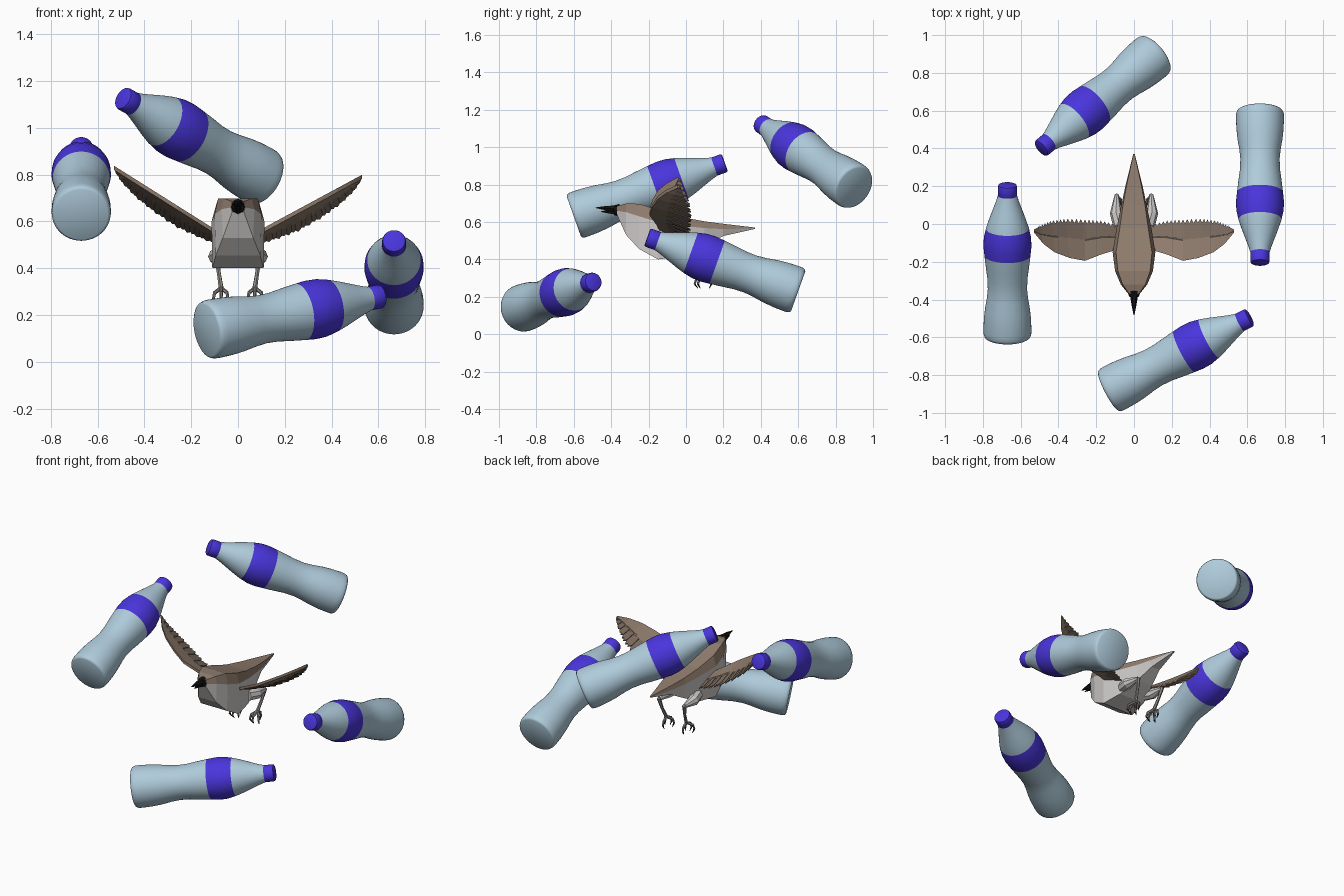
import bpy, bmesh, math
from mathutils import Vector

if "Cube" in bpy.data.objects:
    bpy.data.objects.remove(bpy.data.objects["Cube"])


def material(name, *rgb):
    m = bpy.data.materials.new(name)
    m.use_nodes = True
    m.diffuse_color = (*rgb, 1)
    bsdf = next(n for n in m.node_tree.nodes if n.type == 'BSDF_PRINCIPLED')
    bsdf.inputs["Base Color"].default_value = (*rgb, 1)
    return m


GLASS = material("pale_blue", 0.43, 0.60, 0.71)
LABEL = material("violet_blue", 0.068, 0.036, 0.72)
BROWN = material("plumage_brown", 0.28, 0.205, 0.155)
FEATHER = material("feather_brown", 0.21, 0.155, 0.12)
WHITE = material("belly_grey", 0.62, 0.60, 0.59)
BLACK = material("black", 0.006, 0.006, 0.006)
LEG = material("leg_grey", 0.27, 0.25, 0.235)


def build(name, verts, faces, mats, pick=None, smooth=False):
    """Make an object; pick(face) chooses the material index."""
    me = bpy.data.meshes.new(name)
    me.from_pydata(verts, [], faces)
    for m in mats:
        me.materials.append(m)
    bm = bmesh.new()
    bm.from_mesh(me)
    bmesh.ops.recalc_face_normals(bm, faces=bm.faces)
    bm.to_mesh(me)
    bm.free()
    if pick:
        for p in me.polygons:
            p.material_index = pick(p)
    ob = bpy.data.objects.new(name, me)
    bpy.context.scene.collection.objects.link(ob)
    if smooth:
        bpy.ops.object.select_all(action='DESELECT')
        ob.select_set(True)
        bpy.context.view_layer.objects.active = ob
        bpy.ops.object.shade_smooth_by_angle(angle=math.radians(40))
    return ob


def loft(rings):
    """Skin a list of equal rings and close both ends."""
    n = len(rings[0])
    verts = [v for r in rings for v in r]
    faces = [(i * n + j, i * n + (j + 1) % n, (i + 1) * n + (j + 1) % n, (i + 1) * n + j)
             for i in range(len(rings) - 1) for j in range(n)]
    faces += [tuple(range(n)), tuple(range(len(verts) - n, len(verts)))]
    return verts, faces


def circle(r, z, n):
    return [Vector((r * math.cos(2 * math.pi * k / n), r * math.sin(2 * math.pi * k / n), z))
            for k in range(n)]


def limb(points, n=6):
    """Tapered tube through (position, radius) pairs."""
    rings = []
    for i, (p, r) in enumerate(points):
        a, b = points[max(i - 1, 0)][0], points[min(i + 1, len(points) - 1)][0]
        q = (Vector(b) - Vector(a)).to_track_quat('Z', 'Y')
        rings.append([Vector(p) + q @ v for v in circle(r, 0, n)])
    return loft(rings)


def merge(parts):
    verts, faces = [], []
    for v, f in parts:
        faces += [tuple(i + len(verts) for i in g) for g in f]
        verts += v
    return verts, faces


# Bottles: lathed (radius, height) profiles placed along base-to-top axes
BOTTLE = [(.113, 0), (.121, .005), (.126, .018), (.127, .04), (.125, .1), (.119, .16),
          (.109, .22), (.104, .27), (.106, .33), (.114, .39), (.122, .46), (.127, .51),
          (.125, .56), (.114, .61), (.098, .66), (.078, .715), (.06, .765), (.05, .8)]
CAP = [(.047, .785), (.051, .79), (.051, .845), (.048, .854), (.042, .857)]


def bottle(name, base, top):
    base = Vector(base)
    q = (Vector(top) - base).to_track_quat('Z', 'Y')
    glass = loft([circle(r, z, 48) for r, z in BOTTLE])
    cap = loft([circle(r, z, 48) for r, z in CAP])
    body = build(name, *glass, [GLASS, LABEL],
                 lambda p: int(.46 < p.center.z < .61), smooth=True)
    lid = build(name + "_cap", *cap, [LABEL], smooth=True)
    for ob in (body, lid):
        ob.location = base
        ob.rotation_mode = 'QUATERNION'
        ob.rotation_quaternion = q


bottle("bottle_right", (-.67, -.60, .63), (-.67, .205, .915))
bottle("bottle_left", (.667, .60, .23), (.667, -.207, .518))
bottle("bottle_front", (-.135, -.885, .135), (.61, -.495, .28))
bottle("bottle_back", (.112, .90, .785), (-.498, .395, 1.13))

# Bird body: six-sided rings as (y, top z, width, side z, width, bottom z, width)
STATIONS = [(-.37, .685, .025, .66, .03, .64, .025),
            (-.32, .698, .06, .652, .07, .53, .065),
            (-.25, .697, .085, .63, .10, .455, .095),
            (-.15, .665, .095, .60, .113, .40, .11),
            (-.02, .625, .075, .58, .092, .415, .09),
            (.10, .603, .058, .567, .067, .47, .055),
            (.20, .59, .04, .562, .046, .525, .03),
            (.37, .57, .003, .566, .004, .563, .003)]
rings = [[Vector(p) for p in ((a, y, t), (b, y, s), (c, y, d), (-c, y, d), (-b, y, s), (-a, y, t))]
         for y, t, a, s, b, d, c in STATIONS]
verts, faces = loft(rings)
# Ring edges 2-4 form the pale underside
build("bird_body", verts, faces, [BROWN, WHITE],
      lambda p: int(p.index < len(faces) - 2 and p.index % 6 in (1, 2, 3)))

# Face and open beak
build("face", *limb([((0, -.355, .663), .034), ((0, -.385, .662), .026)], 8), [BLACK])
build("beak", *merge([
    limb([((0, -.375, .67), .021), ((0, -.43, .674), .013), ((0, -.483, .676), .002)]),
    limb([((0, -.375, .655), .018), ((0, -.42, .655), .01), ((0, -.455, .655), .002)])]), [BLACK])

# Wing plan: leading and trailing outlines
LEAD = [(.07, -.13), (.17, -.16), (.26, -.195), (.34, -.18), (.42, -.15), (.48, -.105), (.53, -.045)]
TRAIL = [(.08, -.01), (.17, .015), (.26, .02), (.36, .025), (.44, .015), (.50, -.01), (.53, -.03)]


def sample(line, t):
    f = t * (len(line) - 1)
    i = min(int(f), len(line) - 2)
    return Vector(line[i]).lerp(Vector(line[i + 1]), f - i)


def wing(name, side, slope):
    def point(t, chord, lift=0):
        a, b = sample(LEAD, t), sample(TRAIL, t)
        p = a.lerp(b, chord)
        z = .557 + slope * (p.x - .1) - .38 * (b - a).length * chord
        return Vector((side * p.x, p.y, z + lift))

    # Thick covert panel along the leading edge
    panel = [[point(k / 18, 0, -.008), point(k / 18, 0, .01),
              point(k / 18, .5, .01), point(k / 18, .55, -.002)] for k in range(19)]
    build(name + "_coverts", *loft(panel), [BROWN])

    # Overlapping blades along the trailing edge
    count, blades = 26, []
    for k in range(count):
        t0, t1 = k / count, min((k + 1.25) / count, 1)
        mid = (t0 + t1) / 2
        outline = [(t0, .3), (t0, .9), (mid, 1.02), (t1, .88), (t1, .3)]
        step = .004 * (k % 2)
        blades.append(loft([[point(t, c, h + step) for t, c in outline] for h in (-.004, .002)]))
    build(name + "_feathers", *merge(blades), [FEATHER])


wing("left_wing", 1, .54)
wing("right_wing", -1, .63)

# Legs: pale thigh, thin shank, four toes with curved claws
for side, name in ((1, "left"), (-1, "right")):
    def at(x, y, z):
        return (side * x, y, z)

    build(name + "_thigh", *limb([(at(.075, -.01, .46), .035), (at(.095, .06, .45), .033),
                                  (at(.092, .145, .445), .013)], 8), [WHITE])
    foot = at(.072, .10, .315)
    shank = [limb([(at(.092, .15, .45), .013), (at(.082, .13, .38), .009), (foot, .011)])]
    claws = []
    for dx, dy in ((-.025, -.03), (0, -.045), (.028, -.03), (0, .03)):
        knuckle = at(.072 + dx, .10 + dy, .295)
        end = at(.072 + dx * 1.2, .10 + dy * 1.2, .268)
        tip = at(.072 + dx, .10 + dy * .8, .245)
        shank.append(limb([(foot, .009), (knuckle, .008), (end, .006)]))
        claws.append(limb([(end, .006), (tip, .0015)]))
    build(name + "_leg", *merge(shank), [LEG])
    build(name + "_claws", *merge(claws), [BLACK])
